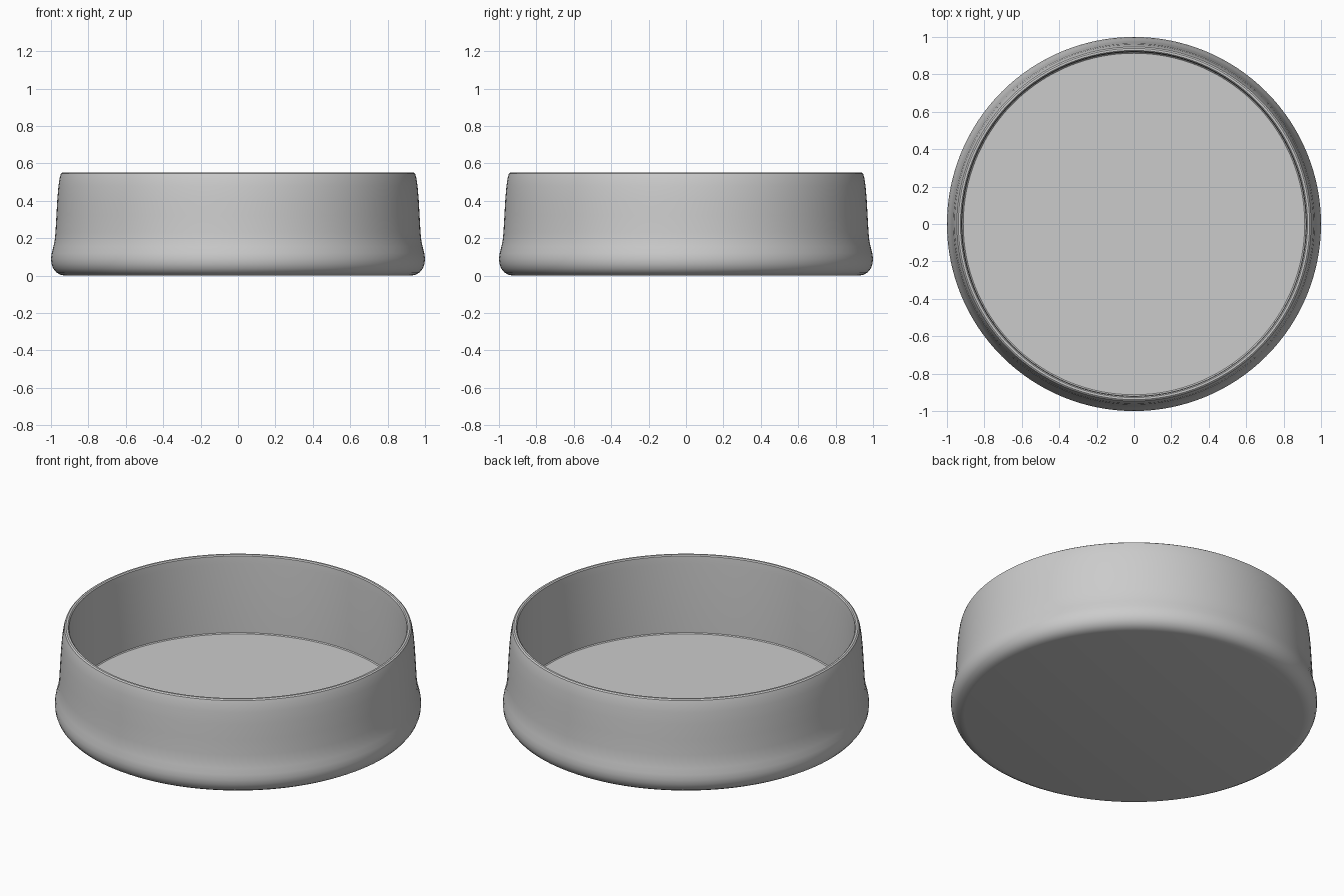
import bpy, bmesh, math

if "Cube" in bpy.data.objects:
    bpy.data.objects.remove(bpy.data.objects["Cube"])

# Plain grey material
grey = bpy.data.materials.new("plain_grey")
grey.diffuse_color = (0.6, 0.6, 0.6, 1.0)
grey.use_nodes = True
grey.node_tree.nodes["Principled BSDF"].inputs["Base Color"].default_value = grey.diffuse_color

SEGMENTS = 128

# Cross-section (radius, height): underside, bulged foot, tapered wall, rim, inner wall, floor
profile = [
    (0.0, 0.0), (0.925, 0.0), (0.95, 0.005), (0.972, 0.018), (0.988, 0.038),
    (0.997, 0.062), (1.0, 0.09), (0.996, 0.12), (0.987, 0.155), (0.98, 0.19),
    (0.976, 0.23), (0.971, 0.32), (0.966, 0.41), (0.96, 0.48), (0.953, 0.525),
    (0.947, 0.545), (0.939, 0.551), (0.928, 0.551), (0.922, 0.545),
    (0.919, 0.50), (0.918, 0.085), (0.913, 0.08), (0.0, 0.08),
]

# Spin the cross-section into the dish
bm = bmesh.new()
verts = [bm.verts.new((r, 0, z)) for r, z in profile]
edges = [bm.edges.new(pair) for pair in zip(verts, verts[1:])]
bmesh.ops.spin(bm, geom=verts + edges, cent=(0, 0, 0), axis=(0, 0, 1),
               angle=math.tau, steps=SEGMENTS, use_merge=False)
bmesh.ops.remove_doubles(bm, verts=bm.verts, dist=0.0005)
bmesh.ops.recalc_face_normals(bm, faces=bm.faces)

mesh = bpy.data.meshes.new("round_dish")
bm.to_mesh(mesh)
bm.free()
mesh.materials.append(grey)
dish = bpy.data.objects.new("round_dish", mesh)
bpy.context.collection.objects.link(dish)

# Smooth sides with crisp rim and floor edges
bpy.context.view_layer.objects.active = dish
dish.select_set(True)
bpy.ops.object.shade_smooth_by_angle(angle=math.radians(35))
